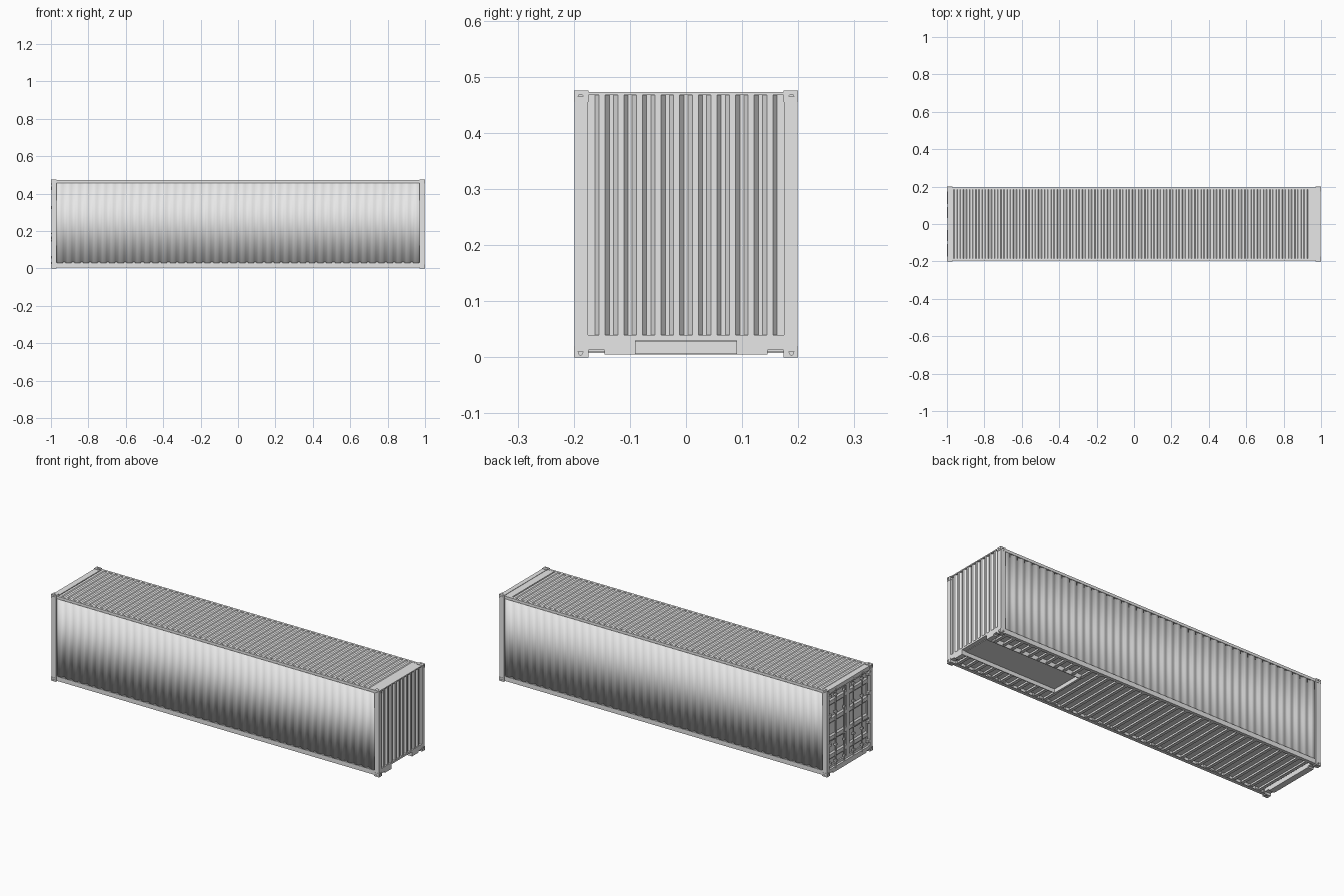
import bpy, bmesh, math
from mathutils import Vector, Matrix

cube = bpy.data.objects.get("Cube")
if cube:
    bpy.data.objects.remove(cube, do_unlink=True)

steel = bpy.data.materials.new("grey_steel")
steel.use_nodes = True
GREY = (0.8, 0.8, 0.8, 1)
steel.diffuse_color = GREY
steel.node_tree.nodes["Principled BSDF"].inputs["Base Color"].default_value = GREY

W, H = 0.2, 0.475          # half width, height
MID = H / 2


def finish(name, bm, origin=(0, 0, 0)):
    mesh = bpy.data.meshes.new(name)
    bm.to_mesh(mesh)
    bm.free()
    mesh.materials.append(steel)
    ob = bpy.data.objects.new(name, mesh)
    ob.location = origin
    bpy.context.collection.objects.link(ob)
    return ob


def add_box(bm, lo, hi):
    lo, hi = Vector(lo), Vector(hi)
    mat = Matrix.Translation((lo + hi) / 2) @ Matrix.Diagonal((*(hi - lo), 1))
    bmesh.ops.create_cube(bm, size=1, matrix=mat)


def boxes(name, pairs, mirror=""):
    bm = bmesh.new()
    for lo, hi in pairs:
        add_box(bm, lo, hi)
    ob = finish(name, bm)
    if mirror:
        add_mirror(ob, mirror)
    return ob


def add_mirror(ob, axes):
    mod = ob.modifiers.new("mirror", "MIRROR")
    mod.use_axis = [a in axes for a in "xyz"]
    mod.use_mirror_merge = False


def ribs(start, end, count, high, slope, depth):
    """Trapezoid profile with raised ribs, as (position, height) points."""
    pitch = (end - start) / count
    pts = [(start, 0)]
    for i in range(count):
        c = start + pitch * (i + 0.5)
        pts += [(c - high / 2 - slope, 0), (c - high / 2, depth),
                (c + high / 2, depth), (c + high / 2 + slope, 0)]
    return pts + [(end, 0)]


def sheet(name, pts, t0, t1, place, smooth=False):
    """Sweep a profile from t0 to t1 into a thin corrugated sheet."""
    bm = bmesh.new()
    rows = [[bm.verts.new(place(u, d, t)) for u, d in pts] for t in (t0, t1)]
    for i in range(len(pts) - 1):
        bm.faces.new((rows[0][i], rows[0][i + 1], rows[1][i + 1], rows[1][i]))
    ob = finish(name, bm)
    if smooth:
        ob.data.shade_smooth()
        ob.data.set_sharp_from_angle(angle=math.radians(30))
    mod = ob.modifiers.new("thickness", "SOLIDIFY")
    mod.thickness, mod.offset = 0.002, 0
    return ob


# Corrugated skin: side walls, roof, closed end wall
side = sheet("side_walls", ribs(-0.975, 0.975, 42, 0.012, 0.011, 0.0055), 0.02, 0.465,
             lambda u, d, t: (u, 0.1885 + d, t), smooth=True)
add_mirror(side, "y")
sheet("roof", ribs(-0.97, 0.935, 57, 0.013, 0.004, 0.004), -0.19, 0.19,
      lambda u, d, t: (u, t, 0.467 + d))
sheet("end_wall", ribs(-0.166, 0.166, 10, 0.01, 0.0075, 0.009) , 0.035, 0.47,
      lambda u, d, t: (0.986 + d, u, t))
boxes("end_wall_edge", [((0.984, 0.164, 0.035), (0.987, 0.18, 0.47))], "y")
boxes("roof_end_plate", [((0.933, -0.19, 0.465), (0.98, 0.19, 0.471))])

# Frame: corner posts, side rails, headers and sills
boxes("corner_posts", [((0.97, 0.175, 0.01), (0.998, 0.199, 0.465))], "xy")
boxes("top_rails", [((-0.975, 0.184, 0.457), (0.975, 0.196, 0.472))], "y")
boxes("bottom_rails", [((-0.975, 0.19, 0.005), (0.975, 0.196, 0.03)),
                       ((-0.975, 0.178, 0.005), (0.975, 0.192, 0.008))], "y")
boxes("end_header", [((0.973, -W, 0.467), (0.998, W, 0.473))])
boxes("end_sill", [((0.972, -0.178, 0.03), (0.998, 0.178, 0.04)),
                   ((0.972, 0.09, 0.013), (0.998, 0.178, 0.031)),
                   ((0.972, -0.178, 0.013), (0.998, -0.09, 0.031)),
                   ((0.972, 0.09, 0.005), (0.998, 0.145, 0.014)),
                   ((0.972, -0.145, 0.005), (0.998, -0.09, 0.014))])
boxes("door_header", [((-0.998, -0.18, 0.45), (-0.965, 0.18, 0.472))])
boxes("door_sill", [((-0.998, -0.18, 0.013), (-0.965, 0.18, 0.032)),
                    ((-0.998, -0.145, 0.005), (-0.965, 0.145, 0.014))])

# Corner castings with oval holes on each outer face
bm = bmesh.new()
add_box(bm, (0.97, 0.174, -MID), (1, W, 0.02 - MID))
castings = finish("corner_castings", bm, (0, 0, MID))
cut = bmesh.new()
for centre, turn in (((1, 0.188, 0.0105), Matrix.Rotation(math.pi / 2, 4, "Y")),
                     ((0.984, W, 0.0105), Matrix.Rotation(math.pi / 2, 4, "X")),
                     ((0.984, 0.188, 0), Matrix.Identity(4))):
    stretch = Matrix.Diagonal((1.6, 1, 1, 1))
    bmesh.ops.create_cone(cut, cap_ends=True, segments=16, radius1=0.0042, radius2=0.0042,
                          depth=0.01, matrix=Matrix.Translation(centre) @ turn @ stretch)
cutter = finish("hole_cutter", cut)
cutter.hide_render = True
mod = castings.modifiers.new("holes", "BOOLEAN")
mod.operation, mod.object, mod.solver = "DIFFERENCE", cutter, "EXACT"
bpy.context.view_layer.objects.active = castings
bpy.context.view_layer.update()
bpy.ops.object.modifier_apply(modifier="holes")
bpy.data.objects.remove(cutter, do_unlink=True)
add_mirror(castings, "xyz")

# Floor and cross members, interrupted by the tunnel under the closed end
TUNNEL = 0.42
boxes("floor", [((-0.975, -0.19, 0.03), (0.975, 0.19, 0.034))])
members = []
count = 36
for i in range(count):
    x = -0.94 + i * 1.88 / (count - 1)
    spans = [(-0.19, 0.19)] if x < TUNNEL - 0.02 else [(-0.19, -0.092), (0.092, 0.19)]
    for y0, y1 in spans:
        members += [((x, y0, 0.008), (x + 0.003, y1, 0.031)),
                    ((x, y0, 0.008), (x + 0.016, y1, 0.011))]
boxes("cross_members", members)
boxes("tunnel", [((TUNNEL, -0.092, 0.027), (0.975, 0.092, 0.031)),
                 ((TUNNEL, 0.09, 0.006), (0.975, 0.094, 0.031)),
                 ((TUNNEL, -0.094, 0.006), (0.975, -0.09, 0.031)),
                 ((TUNNEL - 0.012, -0.094, 0.006), (TUNNEL, 0.094, 0.031))])

# Doors: ribbed panels in a raised border
door = sheet("door_panels", ribs(0.045, 0.44, 4, 0.02, 0.008, 0.007), 0.012, 0.168,
             lambda u, d, t: (-0.980 - d, t, u))
add_mirror(door, "y")
boxes("door_borders", [((-0.988, 0.001, 0.033), (-0.976, 0.014, 0.449)),
                       ((-0.988, 0.164, 0.033), (-0.976, 0.176, 0.449)),
                       ((-0.988, 0.012, 0.033), (-0.976, 0.166, 0.047)),
                       ((-0.988, 0.012, 0.436), (-0.976, 0.166, 0.449))], "y")

# Lock rods with guides, handles and hinges
rods = bmesh.new()
for y in (0.04, 0.115):
    bmesh.ops.create_cone(rods, cap_ends=True, segments=10, radius1=0.003, radius2=0.003,
                          depth=0.43, matrix=Matrix.Translation((-0.993, y, 0.241)))
    for z in (0.028, 0.06, 0.15, 0.33, 0.425, 0.455):
        add_box(rods, (-0.999, y - 0.007, z - 0.005), (-0.986, y + 0.007, z + 0.005))
    add_box(rods, (-0.999, y, 0.185), (-0.996, y + 0.05, 0.19))
add_mirror(finish("lock_rods", rods), "y")
boxes("hinges", [((-1, 0.158, z - 0.007), (-0.986, 0.182, z + 0.007))
                 for z in (0.06, 0.165, 0.325, 0.43)], "y")
